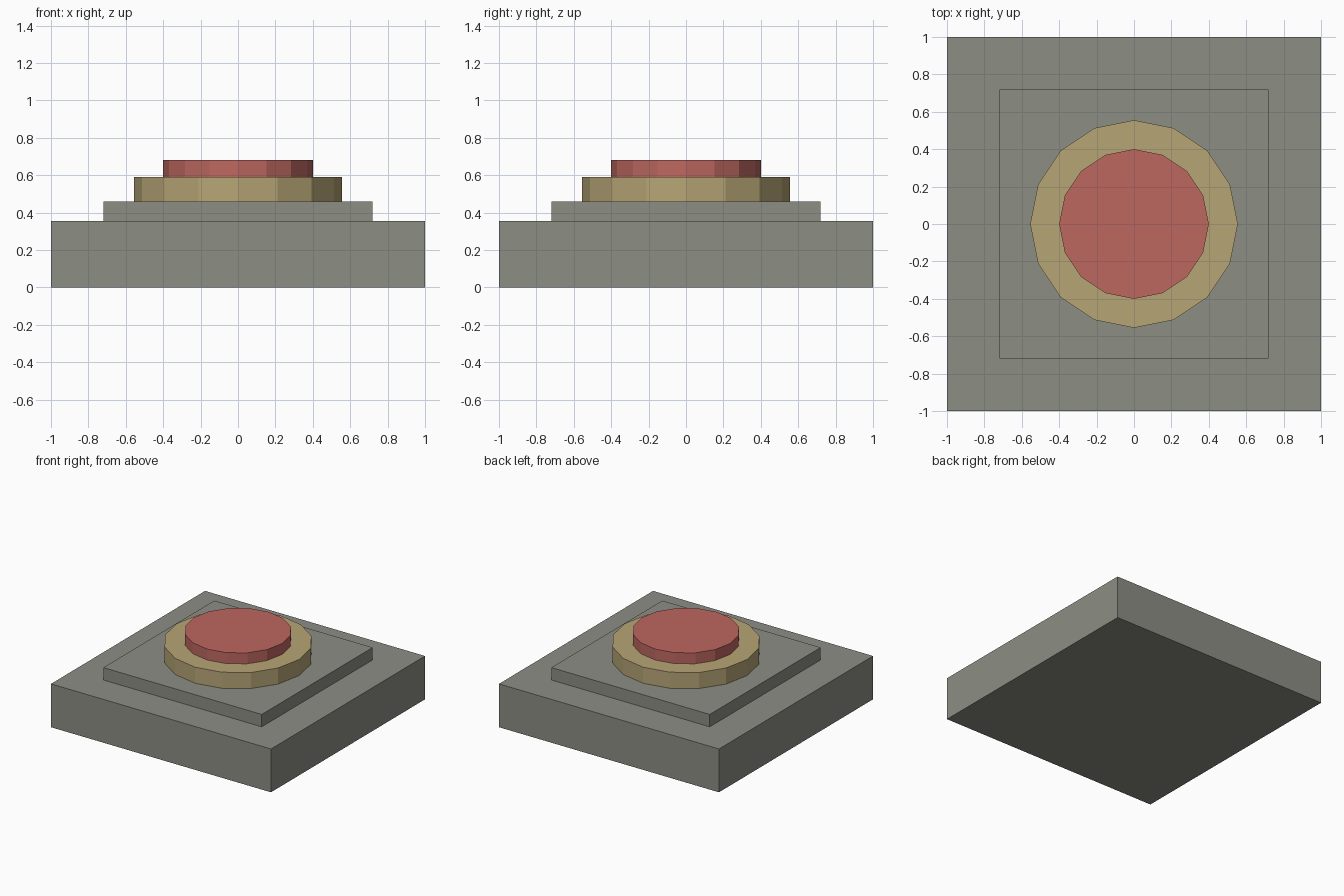
import bpy, bmesh
from mathutils import Matrix

if "Cube" in bpy.data.objects:
    bpy.data.objects.remove(bpy.data.objects["Cube"])


def material(name, rgb):
    m = bpy.data.materials.new(name)
    m.diffuse_color = (*rgb, 1.0)
    m.use_nodes = True
    m.node_tree.nodes["Principled BSDF"].inputs["Base Color"].default_value = m.diffuse_color
    return m


stone = material("grey stone", (0.263, 0.267, 0.231))
brass = material("dull brass", (0.468, 0.376, 0.178))
red = material("muted red", (0.515, 0.136, 0.117))


def finish(name, bm, mat):
    bmesh.ops.recalc_face_normals(bm, faces=bm.faces)
    mesh = bpy.data.meshes.new(name)
    bm.to_mesh(mesh)
    bm.free()
    mesh.materials.append(mat)
    bpy.context.collection.objects.link(bpy.data.objects.new(name, mesh))


def slab(name, half, z0, z1, mat):
    bm = bmesh.new()
    place = Matrix.Translation((0, 0, (z0 + z1) / 2)) @ Matrix.Diagonal((2 * half, 2 * half, z1 - z0, 1))
    bmesh.ops.create_cube(bm, size=1, matrix=place)
    finish(name, bm, mat)


def disc(name, radius, z0, z1, mat, sides=16):
    # sixteen flat sides, with a corner on each axis
    bm = bmesh.new()
    bmesh.ops.create_cone(bm, cap_ends=True, segments=sides, radius1=radius, radius2=radius,
                          depth=z1 - z0, matrix=Matrix.Translation((0, 0, (z0 + z1) / 2)))
    finish(name, bm, mat)


# stepped square base
slab("base", 1.0, 0.0, 0.356, stone)
slab("upper_step", 0.72, 0.356, 0.458, stone)
# round collar and button on top
disc("collar", 0.555, 0.458, 0.59, brass)
disc("button", 0.4, 0.59, 0.68, red)
